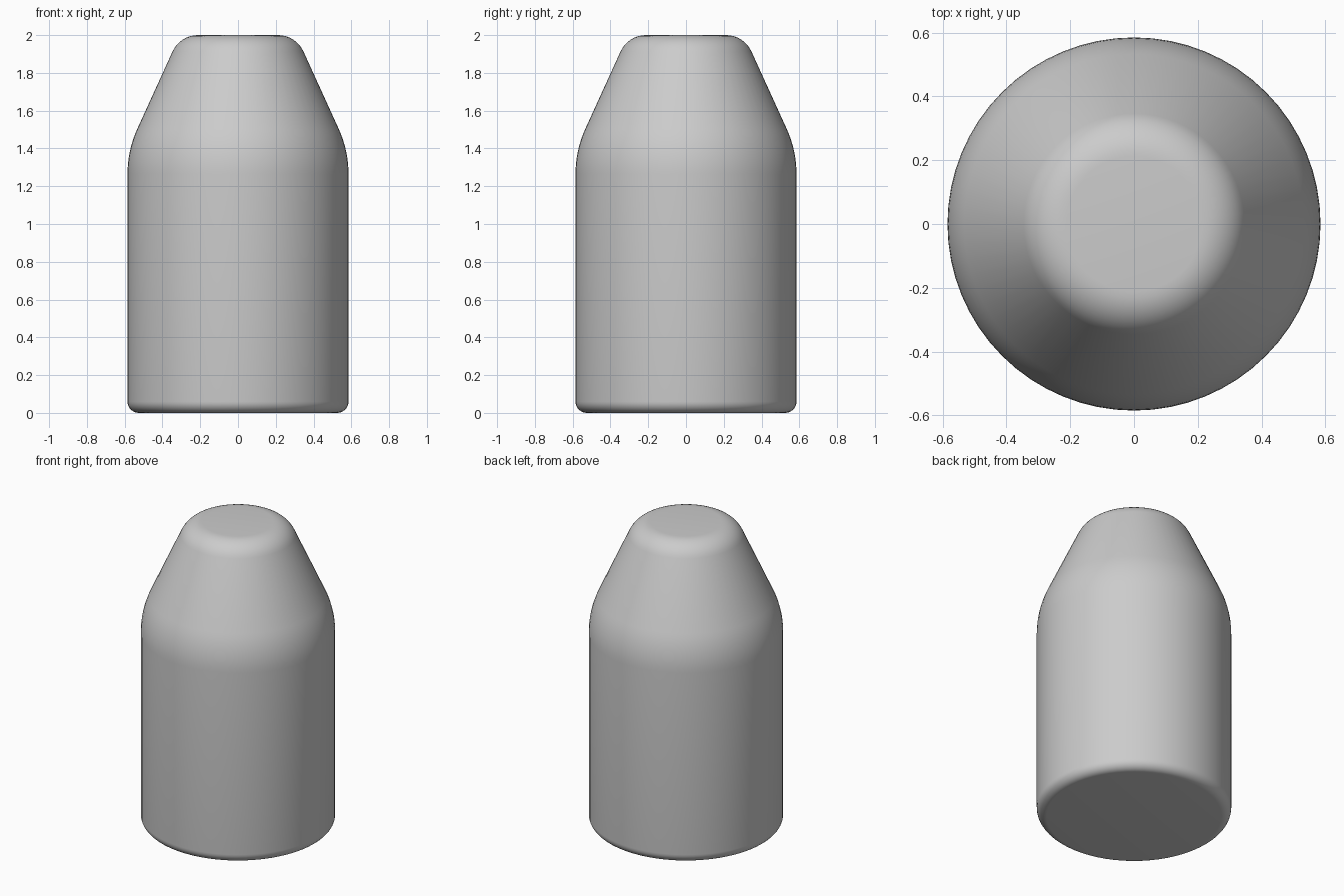
import bpy
import bmesh
import math
from mathutils import Vector

cube = bpy.data.objects.get("Cube")
if cube:
    bpy.data.objects.remove(cube, do_unlink=True)

SIDES = 64


def material(name, colour):
    mat = bpy.data.materials.new(name)
    mat.use_nodes = True
    mat.diffuse_color = colour
    bsdf = next(n for n in mat.node_tree.nodes if n.type == "BSDF_PRINCIPLED")
    bsdf.inputs["Base Color"].default_value = colour
    return mat


def fillet(before, corner, after, length, steps=8):
    """Round a profile corner with an arc tangent at the given distance."""
    u = (before - corner).normalized()
    v = (after - corner).normalized()
    half = u.angle(v) / 2
    centre = corner + (u + v).normalized() * length / math.cos(half)
    start, end = corner + u * length - centre, corner + v * length - centre
    sweep = math.pi - 2 * half
    return [centre + (start * math.sin((1 - i / steps) * sweep)
                      + end * math.sin(i / steps * sweep)) / math.sin(sweep)
            for i in range(steps + 1)]


# Half profile: flat base, straight wall, tapered nose, flat tip
corners = [Vector(p) for p in
           [(0, 0), (0.585, 0), (0.585, 1.39), (0.307, 2.0), (0, 2.0)]]
rounding = [0.06, 0.125, 0.095]
profile = []
for i, length in enumerate(rounding, 1):
    # Arc start and end directions are perpendicular to the profile sides
    profile += fillet(corners[i - 1], corners[i], corners[i + 1], length)

# Revolve the profile and close both ends
bm = bmesh.new()
rings = []
for r, z in profile:
    rings.append([bm.verts.new((r * math.cos(2 * math.pi * k / SIDES),
                                r * math.sin(2 * math.pi * k / SIDES), z))
                  for k in range(SIDES)])
for low, high in zip(rings, rings[1:]):
    for k in range(SIDES):
        n = (k + 1) % SIDES
        bm.faces.new((low[k], low[n], high[n], high[k]))
bm.faces.new(rings[0][::-1])
bm.faces.new(rings[-1])
for face in bm.faces:
    face.smooth = True

mesh = bpy.data.meshes.new("blunt_nose_body")
bm.to_mesh(mesh)
bm.free()
body = bpy.data.objects.new("blunt_nose_body", mesh)
bpy.context.collection.objects.link(body)
mesh.materials.append(material("light_grey", (0.6, 0.6, 0.6, 1)))

# Smooth shading with crisp flat ends
bpy.context.view_layer.objects.active = body
body.select_set(True)
bpy.ops.object.shade_smooth_by_angle(angle=math.radians(30))
